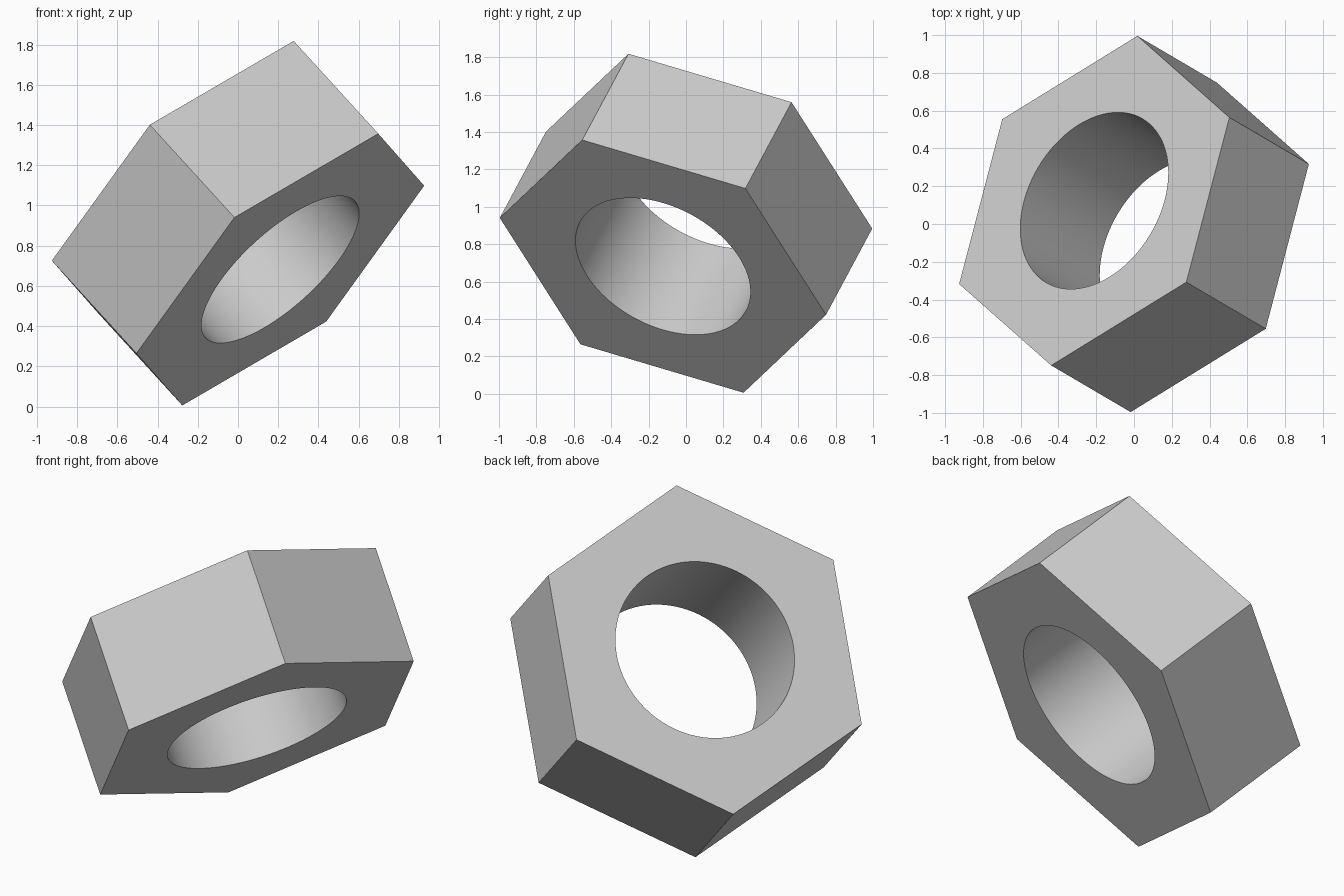
import bpy
from mathutils import Vector, Matrix

cube = bpy.data.objects.get("Cube")
if cube:
    bpy.data.objects.remove(cube, do_unlink=True)

# Tilted frame: the nut's axis, and the direction of one corner
centre = Vector((0, 0, 0.912))
axis = Vector((-0.627, 0.368, 0.687)).normalized()
corner = Vector((-0.22, -0.875, 0.25))
corner = (corner - axis * corner.dot(axis)).normalized()
side = corner.cross(axis)
frame = Matrix((side, corner, axis)).transposed().to_4x4()
frame.translation = centre


def prism(name, sides, radius, depth):
    bpy.ops.mesh.primitive_cylinder_add(vertices=sides, radius=radius, depth=depth)
    obj = bpy.context.object
    obj.name = name
    obj.matrix_world = frame
    return obj


# Cutter for the bore
bore = prism("bore_cutter", 96, 0.503, 2)
bore.hide_render = True

# Hexagonal body
nut = prism("hex_nut", 6, 0.938, 0.671)
grey = bpy.data.materials.new("grey")
grey.use_nodes = True
colour = (0.6, 0.6, 0.6, 1)
grey.diffuse_color = colour
grey.node_tree.nodes["Principled BSDF"].inputs["Base Color"].default_value = colour
nut.data.materials.append(grey)

# Cut the bore, then smooth its wall while keeping the edges sharp
cut = nut.modifiers.new("bore", "BOOLEAN")
cut.operation = "DIFFERENCE"
cut.solver = "EXACT"
cut.object = bore
bpy.context.view_layer.update()
bpy.ops.object.modifier_apply(modifier=cut.name)
bpy.data.objects.remove(bore, do_unlink=True)
bpy.ops.object.shade_smooth_by_angle()
